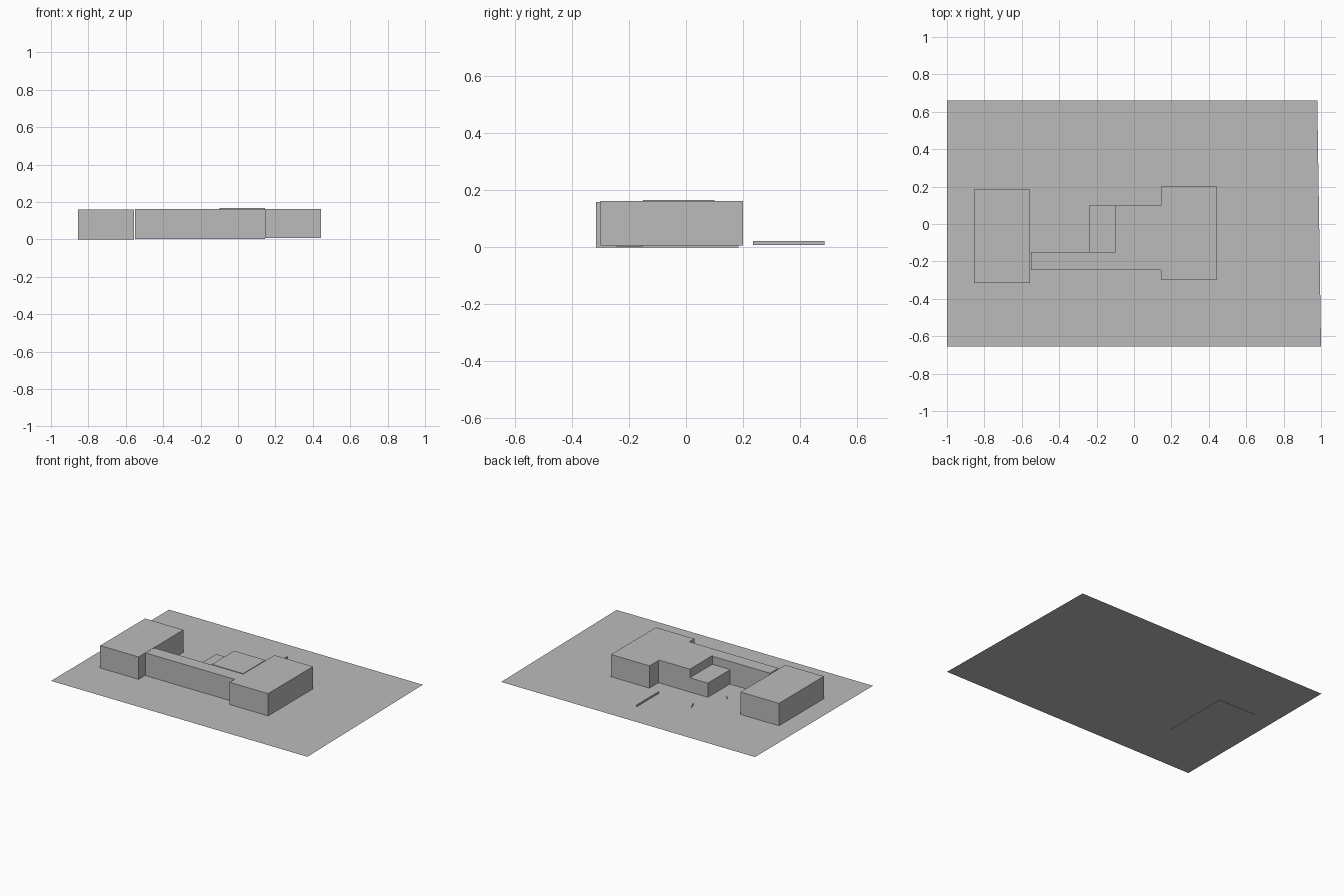
import bpy
import bmesh

cube = bpy.data.objects.get("Cube")
if cube:
    bpy.data.objects.remove(cube, do_unlink=True)

# One plain grey for the whole massing model
grey = bpy.data.materials.new("plain_grey")
grey.use_nodes = True
colour = (0.5, 0.5, 0.5, 1)
grey.diffuse_color = colour
grey.node_tree.nodes["Principled BSDF"].inputs["Base Color"].default_value = colour


def add_mesh(name, points, height=0.0):
    """Flat face through the points, raised into a solid when height is given."""
    bm = bmesh.new()
    face = bm.faces.new([bm.verts.new(p) for p in points])
    if height:
        out = bmesh.ops.extrude_face_region(bm, geom=[face], use_keep_orig=True)
        top = [v for v in out["geom"] if isinstance(v, bmesh.types.BMVert)]
        bmesh.ops.translate(bm, verts=top, vec=(0, 0, height))
        bmesh.ops.recalc_face_normals(bm, faces=bm.faces)
    mesh = bpy.data.meshes.new(name)
    bm.to_mesh(mesh)
    bm.free()
    mesh.materials.append(grey)
    obj = bpy.data.objects.new(name, mesh)
    bpy.context.collection.objects.link(obj)
    return obj


def add_block(name, x, y, z):
    corners = [(x[0], y[0], z[0]), (x[1], y[0], z[0]),
               (x[1], y[1], z[0]), (x[0], y[1], z[0])]
    return add_mesh(name, corners, z[1] - z[0])


def add_panel(name, start, end, z):
    """Thin upright sheet between two plan points."""
    return add_mesh(name, [(*start, z[0]), (*end, z[0]), (*end, z[1]), (*start, z[1])])


# Site sheet with a slightly slanted right edge
add_mesh("ground_sheet", [(-1, -0.655, 0.002), (1, -0.655, 0.002),
                          (0.98, 0.66, 0.002), (-1, 0.66, 0.002)])

# Building volumes
add_block("west_hall", (-0.855, -0.555), (-0.315, 0.185), (0, 0.16))
add_block("east_hall", (0.145, 0.445), (-0.3, 0.2), (0.006, 0.163))
add_block("link_wing", (-0.55, 0.145), (-0.245, -0.15), (0.003, 0.163))
add_block("middle_block", (-0.1, 0.145), (-0.15, 0.1), (0.006, 0.167))
add_block("low_annex", (-0.24, -0.1), (-0.15, 0.1), (0.006, 0.106))

# Low free-standing walls behind the buildings
low = (0.008, 0.023)
add_panel("long_low_wall", (0.048, 0.235), (0.048, 0.485), low)
add_panel("short_low_wall", (-0.25, 0.295), (-0.232, 0.25), low)
add_panel("angled_low_wall", (-0.37, 0.065), (-0.345, 0.04), low)
